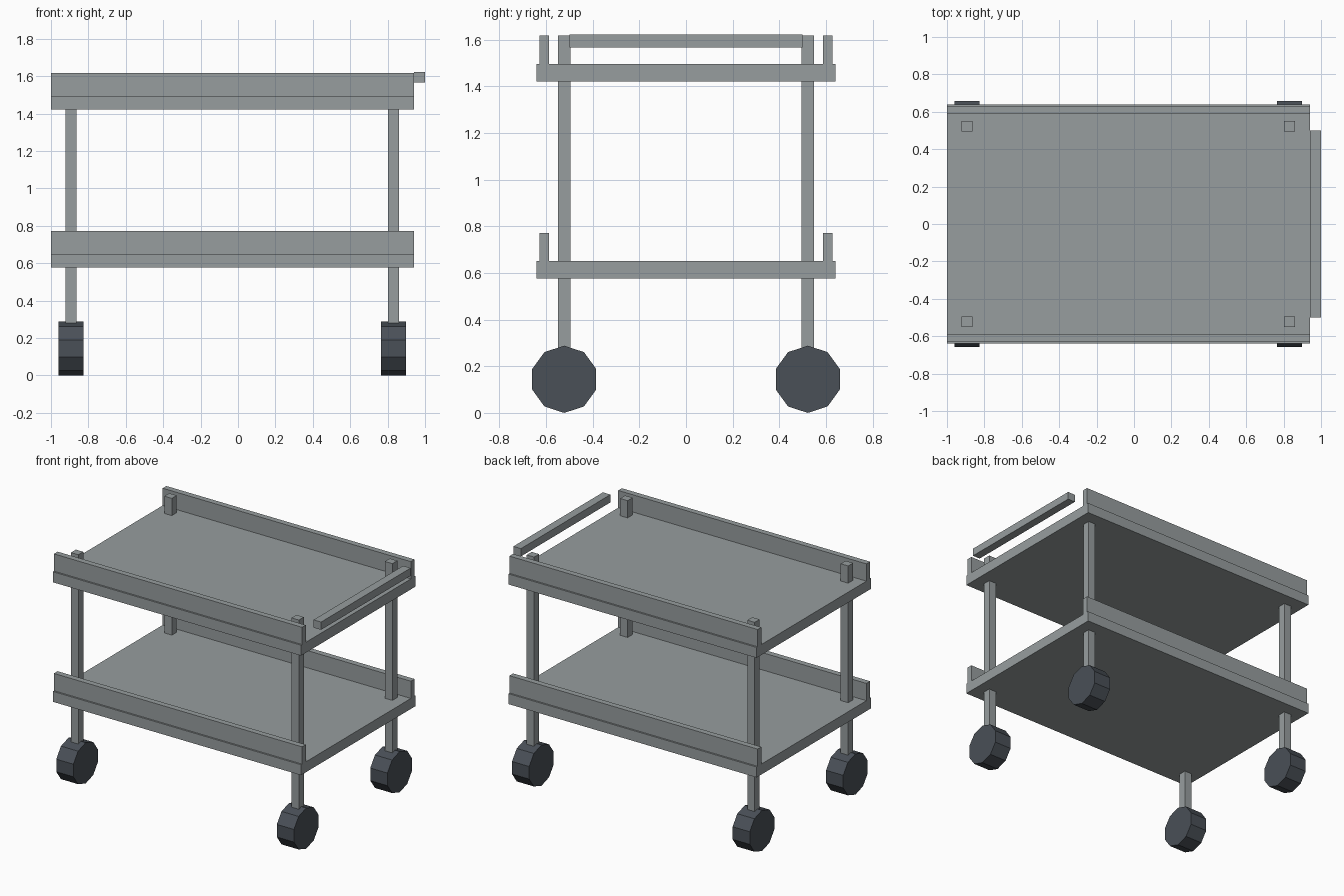
import bpy, bmesh, math
from mathutils import Matrix

if "Cube" in bpy.data.objects:
    bpy.data.objects.remove(bpy.data.objects["Cube"])


def material(name, rgb):
    m = bpy.data.materials.new(name)
    m.diffuse_color = (*rgb, 1.0)
    m.use_nodes = True
    m.node_tree.nodes["Principled BSDF"].inputs["Base Color"].default_value = m.diffuse_color
    return m


STEEL = material("grey steel", (0.31, 0.34, 0.345))
RUBBER = material("dark rubber", (0.068, 0.08, 0.096))


def finish(name, bm, mat):
    bmesh.ops.recalc_face_normals(bm, faces=bm.faces)
    mesh = bpy.data.meshes.new(name)
    bm.to_mesh(mesh)
    bm.free()
    mesh.materials.append(mat)
    obj = bpy.data.objects.new(name, mesh)
    bpy.context.collection.objects.link(obj)
    return obj


def box(name, x, y, z, mat=STEEL):
    """Box from (min, max) pairs on each axis."""
    bm = bmesh.new()
    size = [b - a for a, b in (x, y, z)]
    mid = [(a + b) / 2 for a, b in (x, y, z)]
    bmesh.ops.create_cube(bm, size=1.0, matrix=Matrix.Translation(mid) @ Matrix.Diagonal((*size, 1)))
    return finish(name, bm, mat)


def wheel(name, x, y, radius=0.144, width=0.134):
    """Ten-sided wheel with its axle along x and a corner at the top."""
    bm = bmesh.new()
    bmesh.ops.create_cone(bm, cap_ends=True, segments=10, radius1=radius, radius2=radius, depth=width)
    # put a corner on top, whatever the start angle of the primitive is
    v = bm.verts[:][0]
    bm.transform(Matrix.Rotation(math.pi / 2 - math.atan2(v.co.y, v.co.x), 4, 'Z'))
    # local x -> y, local y -> z, local z -> x
    axes = Matrix(((0, 0, 1, 0), (1, 0, 0, 0), (0, 1, 0, 0), (0, 0, 0, 1)))
    bm.transform(Matrix.Translation((x, y, radius)) @ axes)
    return finish(name, bm, RUBBER)


LENGTH = (-1.0, 0.941)

# Shelves with a raised rim along both long sides
for level, z in (("lower", 0.576), ("upper", 1.421)):
    box(f"{level}_shelf", LENGTH, (-0.64, 0.64), (z, z + 0.074))
    for side, s in (("front", -1), ("back", 1)):
        box(f"{level}_{side}_rim", LENGTH, sorted((s * 0.587, s * 0.628)), (z + 0.074, z + 0.196))

# Corner posts and wheels
for end, x in (("left", -0.893), ("right", 0.832)):
    for side, y in (("front", -0.522), ("back", 0.522)):
        box(f"{side}_{end}_post", (x - 0.029, x + 0.029), (y - 0.0275, y + 0.0275), (0.275, 1.617))
        wheel(f"{side}_{end}_wheel", x, y)

# Push handle
box("push_handle", (0.941, 1.0), (-0.5, 0.5), (1.566, 1.621))
